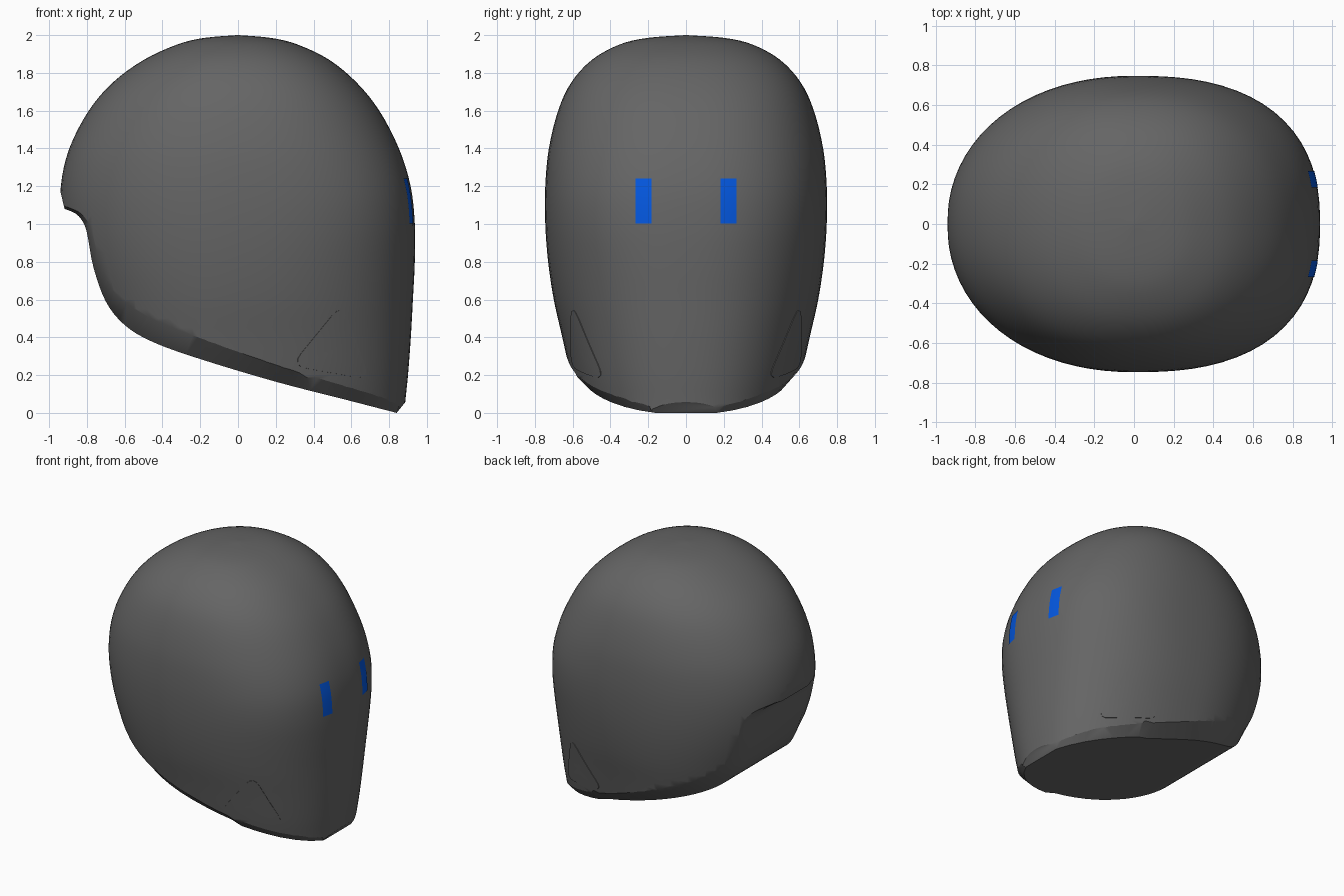
import bpy, bmesh, math

if "Cube" in bpy.data.objects:
    bpy.data.objects.remove(bpy.data.objects["Cube"])

def material(name, rgb):
    m = bpy.data.materials.new(name)
    m.diffuse_color = (*rgb, 1)
    m.use_nodes = True
    m.node_tree.nodes["Principled BSDF"].inputs["Base Color"].default_value = m.diffuse_color
    return m

GREY = material("dark grey", (0.13, 0.13, 0.13))
BLUE = material("blue", (0.001, 0.095, 0.74))

def make(name, verts, faces, mat):
    me = bpy.data.meshes.new(name)
    me.from_pydata(verts, [], faces)
    bm = bmesh.new()
    bm.from_mesh(me)
    bmesh.ops.recalc_face_normals(bm, faces=bm.faces)
    bm.to_mesh(me)
    bm.free()
    ob = bpy.data.objects.new(name, me)
    bpy.context.collection.objects.link(ob)
    me.materials.append(mat)
    return ob

def face_outward(ob, axis, sign):
    """Turn an open sheet so that it faces along one axis."""
    if sum(p.normal[axis] for p in ob.data.polygons) * sign < 0:
        ob.data.flip_normals()

def smooth_rows(rows, steps):
    """Catmull-Rom interpolation of a table of rows."""
    out = []
    for i in range(len(rows) - 1):
        p = [rows[max(0, min(len(rows) - 1, i + k))] for k in (-1, 0, 1, 2)]
        for s in range(steps):
            t = s / steps
            out.append(tuple(0.5 * (2 * b + (c - a) * t + (2 * a - 5 * b + 4 * c - d) * t * t
                                    + (3 * b - a - 3 * c + d) * t ** 3) for a, b, c, d in zip(*p)))
    return out + [rows[-1]]

# Head sections: height, back reach, front reach, half width
SECTIONS = smooth_rows([
    (-.15, .62, .87, .51), (.05, .65, .885, .57), (.2, .69, .90, .61), (.4, .76, .915, .655),
    (.6, .83, .926, .70), (.8, .895, .936, .73), (1.0, .935, .936, .745), (1.2, .938, .914, .745),
    (1.4, .893, .852, .726), (1.6, .79, .748, .677), (1.75, .662, .627, .607), (1.87, .497, .482, .497),
    (1.95, .322, .316, .352), (1.985, .18, .175, .205), (2.0, .004, .004, .004)], 4)

def section(z):
    for a, b in zip(SECTIONS, SECTIONS[1:]):
        if z <= b[0]:
            t = max(0, (z - a[0]) / (b[0] - a[0]))
            return [p + (q - p) * t for p, q in zip(a, b)]
    return SECTIONS[-1]

def exponent(z, front):
    return 2.33 + .17 * math.exp(-((z - 1.1) / .3) ** 2) if front else 2.12

def half_width(x, z):
    _, back, front, half = section(z)
    n, r = exponent(z, x > 0), front if x > 0 else back
    return half * max(0, 1 - min(1, abs(x) / r) ** n) ** (1 / n)

def front_x(y, z):
    _, _, front, half = section(z)
    n = exponent(z, True)
    return front * max(0, 1 - min(1, abs(y) / half) ** n) ** (1 / n)

# Head: lofted rings
SEG = 80
verts, faces = [], []
for z, back, front, half in SECTIONS:
    for i in range(SEG):
        a = 2 * math.pi * i / SEG
        c, s = math.cos(a), math.sin(a)
        n = exponent(z, c > 0)
        k = (abs(c) ** n + abs(s) ** n) ** (-1 / n)
        verts.append((k * c * (front if c > 0 else back), k * s * half, z))
for j in range(len(SECTIONS) - 1):
    for i in range(SEG):
        k = (i + 1) % SEG
        faces.append((j * SEG + i, j * SEG + k, (j + 1) * SEG + k, (j + 1) * SEG + i))
faces += [tuple(range(SEG)), tuple(range(len(verts) - SEG, len(verts)))]
head = make("head", verts, faces, GREY)

# Neck cutter: lower profile in the middle, upper profile at the sides (x, z, x, z)
profile = [(-1.02, 1.5, -1.02, 1.5)] + smooth_rows([
    (-.918, 1.08, -.92, 1.095), (-.855, 1.052, -.845, 1.065), (-.815, 1.0, -.80, 1.02),
    (-.795, .93, -.775, .96), (-.765, .77, -.74, .83), (-.70, .59, -.67, .66),
    (-.60, .465, -.56, .56), (-.45, .375, -.40, .475), (-.2, .285, -.1, .36),
    (.2, .165, .24, .24), (.55, .075, .57, .14), (.84, 0, .86, .055)], 4)
profile += [(.884, .055, .884, .055), (1.1, .33, 1.1, .33)]
profile += [(x, z, x, z) for x, z in ((1.2, -.6), (-1.3, -.6), (-1.3, 1.5))]
verts, faces = [], []
for x0, z0, x1, z1 in profile:
    w = max(.15, half_width(x0, z0) - (.08 if x0 < .3 else .05))
    o = max(w + .05, half_width(x1, z1))
    # the rim slope continues a little past the head's side
    g = .06 / (o - w)
    x2, z2 = x1 + (x1 - x0) * g, z1 + (z1 - z0) * g
    verts += [(x2, -1, z2), (x2, -o - .06, z2), (x0, -w, z0),
              (x0, w, z0), (x2, o + .06, z2), (x2, 1, z2)]
N = len(profile)
for j in range(N):
    k = (j + 1) % N
    faces += [(j * 6 + i, j * 6 + i + 1, k * 6 + i + 1, k * 6 + i) for i in range(5)]
faces += [tuple(range(0, 6 * N, 6)), tuple(range(5, 6 * N, 6))]
cutter = make("neck_cutter", verts, faces, GREY)
cutter.hide_render = True

cut = head.modifiers.new("neck opening", 'BOOLEAN')
cut.operation, cut.solver, cut.object = 'DIFFERENCE', 'EXACT', cutter
mesh = bpy.data.meshes.new_from_object(head.evaluated_get(bpy.context.evaluated_depsgraph_get()))
head.modifiers.clear()
head.data = mesh
bpy.data.objects.remove(cutter)

# Eyes: painted sheets that follow the face
for side, label in ((1, "left"), (-1, "right")):
    verts, faces = [], []
    R, C = 8, 4
    for j in range(R + 1):
        for i in range(C + 1):
            y, z = side * (.183 + .085 * i / C), 1.002 + .24 * j / R
            verts.append((front_x(y, z) + .003, y, z))
    for j in range(R):
        for i in range(C):
            a = j * (C + 1) + i
            faces.append((a, a + 1, a + C + 2, a + C + 1))
    face_outward(make(label + "_eye", verts, faces, BLUE), 0, 1)

# Cheek panels: nearly flush rounded triangles on the lower sides
CORNERS = [(.28, .25), (.70, .175), (.55, .58)]
outline = []
for i in range(3):
    p, a, b = CORNERS[i], CORNERS[i - 1], CORNERS[(i + 1) % 3]
    s = [p[k] + .2 * (a[k] - p[k]) for k in (0, 1)]
    e = [p[k] + .2 * (b[k] - p[k]) for k in (0, 1)]
    for t in (0, .25, .5, .75, 1):
        outline.append([(1 - t) ** 2 * s[k] + 2 * t * (1 - t) * p[k] + t * t * e[k] for k in (0, 1)])
    for t in range(1, 8):
        outline.append([p[k] + (.2 + .6 * t / 8) * (b[k] - p[k]) for k in (0, 1)])
cx, cz = (sum(p[k] for p in CORNERS) / 3 for k in (0, 1))
for side, label in ((1, "left"), (-1, "right")):
    verts, faces, M = [], [], len(outline)
    for f, d in ((.05, .003), (.2, .003), (.4, .003), (.6, .003), (.8, .003), (1, .003), (1, -.004)):
        for x, z in outline:
            x, z = cx + (x - cx) * f, cz + (z - cz) * f
            verts.append((x + d / 2, side * (half_width(x, z) + d), z))
    for j in range(6):
        for i in range(M):
            k = (i + 1) % M
            faces.append((j * M + i, j * M + k, (j + 1) * M + k, (j + 1) * M + i))
    faces.append(tuple(range(M)))
    face_outward(make(label + "_cheek_panel", verts, faces, GREY), 1, side)

# Smooth shading with sharp rims
for ob in bpy.context.collection.objects:
    ob.select_set(True)
    bpy.context.view_layer.objects.active = ob
bpy.ops.object.shade_smooth_by_angle(angle=math.radians(30))
